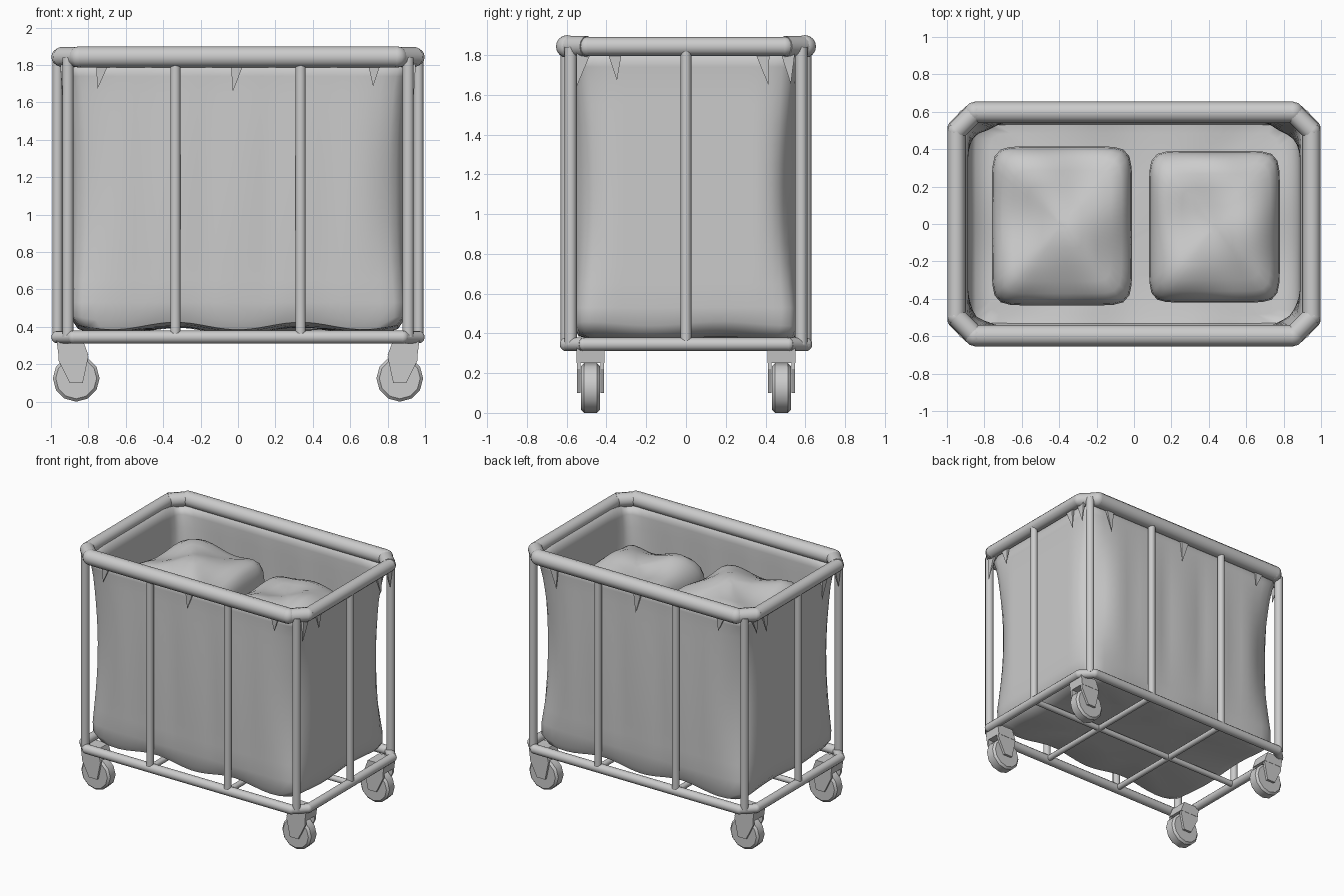
import bpy, bmesh, math, random
from mathutils import Vector, Matrix

if "Cube" in bpy.data.objects:
    bpy.data.objects.remove(bpy.data.objects["Cube"])

random.seed(4)


def finish(name, bm, smooth=True, angle=40):
    bmesh.ops.recalc_face_normals(bm, faces=bm.faces)
    me = bpy.data.meshes.new(name)
    bm.to_mesh(me)
    bm.free()
    ob = bpy.data.objects.new(name, me)
    bpy.context.collection.objects.link(ob)
    if smooth:
        bpy.ops.object.select_all(action='DESELECT')
        ob.select_set(True)
        bpy.context.view_layer.objects.active = ob
        bpy.ops.object.shade_smooth_by_angle(angle=math.radians(angle))
    return ob


def add_rod(bm, p, q, r, sides=10):
    p, q = Vector(p), Vector(q)
    mat = (q - p).to_track_quat('Z', 'Y').to_matrix().to_4x4()
    mat.translation = (p + q) / 2
    bmesh.ops.create_cone(bm, cap_ends=True, segments=sides, radius1=r, radius2=r,
                          depth=(q - p).length, matrix=mat)


def rod(name, p, q, r, sides=10):
    bm = bmesh.new()
    add_rod(bm, p, q, r, sides)
    return finish(name, bm, angle=50)


def rail(name, hx, hy, z, cut, r_long, r_short):
    """Rectangular tube loop with cut corners and rounded joints."""
    bm = bmesh.new()
    for s in (-1, 1):
        add_rod(bm, (-hx + cut, s * hy, z), (hx - cut, s * hy, z), r_long, 12)
        add_rod(bm, (s * hx, -hy + cut, z), (s * hx, hy - cut, z), r_short, 12)
        for t in (-1, 1):
            a, b = (s * hx, t * (hy - cut), z), (s * (hx - cut), t * hy, z)
            add_rod(bm, a, b, (r_short + r_long) / 2, 12)
            for p, r in ((a, r_short), (b, r_long)):
                bmesh.ops.create_uvsphere(bm, u_segments=12, v_segments=8, radius=r,
                                          matrix=Matrix.Translation(p))
    return finish(name, bm, angle=40)


def loft(name, centre, rings, norm, n=64, warp=None, cap_top=True):
    """Stack of rounded rectangles (half x, half y, z), optionally warped."""
    bm = bmesh.new()
    loops = []
    for hx, hy, z in rings:
        loop = []
        for i in range(n):
            a = 2 * math.pi * (i + 0.5) / n
            c, s = math.cos(a), math.sin(a)
            k = (abs(c) ** norm + abs(s) ** norm) ** (-1 / norm)
            co = Vector((centre[0] + hx * k * c, centre[1] + hy * k * s, z))
            loop.append(bm.verts.new(warp(co) if warp else co))
        loops.append(loop)
    for lo, hi in zip(loops, loops[1:]):
        for i in range(n):
            j = (i + 1) % n
            bm.faces.new((lo[i], lo[j], hi[j], hi[i]))
    bm.faces.new(loops[0][::-1])
    if cap_top:
        bm.faces.new(loops[-1])
    return finish(name, bm, angle=50)


# Frame: top and bottom rails
rail("top_rail", 0.95, 0.597, 1.843, 0.10, 0.057, 0.048)
rail("bottom_rail", 0.965, 0.60, 0.345, 0.085, 0.035, 0.033)

# Frame: corner posts and intermediate posts
for sx in (-1, 1):
    for sy in (-1, 1):
        rod("corner_post", (sx * 0.91, sy * 0.58, 0.345), (sx * 0.91, sy * 0.58, 1.84), 0.031)
        rod("long_side_post", (sx * 0.335, sy * 0.602, 0.345), (sx * 0.335, sy * 0.602, 1.84), 0.028)
    rod("short_side_post", (sx * 0.965, 0, 0.345), (sx * 0.965, 0, 1.84), 0.027)

# Frame: floor grid under the bag
for x in (-0.335, 0.335):
    rod("floor_cross_bar", (x, -0.6, 0.345), (x, 0.6, 0.345), 0.022)
rod("floor_long_bar", (-0.96, 0, 0.345), (0.96, 0, 0.345), 0.022)


# Fabric bag: full panels billowing between the posts, corners pinched at mid height
def cloth(co):
    x, y, z = co
    corner = min(abs(x) / 0.9, abs(y) / 0.57)
    t = min(1, max(0, (corner - 0.62) / 0.34)) ** 1.5
    h = math.sin(math.pi * min(1, max(0, (z - 0.42) / 1.4)))
    skew = 1 + 0.25 * math.sin(4 * x + 7 * y)
    y += math.copysign(0.012 * h * math.cos(2 * math.pi * x / 0.67) * abs(y) / 0.57, y)
    x *= 1 - 0.065 * t * h * skew
    y *= 1 - 0.085 * t * h * skew
    if z > 1.75:
        z -= 0.035 * t
    if z < 0.5:
        z += 0.02 * math.cos(2 * math.pi * x / 0.67 + math.pi) + 0.01 * math.sin(9 * y)
    return Vector((x, y, z))


bag_rings = [(0.45, 0.28, 0.385), (0.77, 0.485, 0.385), (0.855, 0.54, 0.395),
             (0.89, 0.56, 0.44), (0.90, 0.57, 0.53)]
bag_rings += [(0.902, 0.569, 0.65 + 0.1 * i) for i in range(11)]
bag_rings += [(0.908, 0.57, 1.74), (0.915, 0.575, 1.83)]
bag = loft("fabric_bag", (0, 0), bag_rings, 24, n=120, warp=cloth, cap_top=False)
sol = bag.modifiers.new("cloth_thickness", 'SOLIDIFY')
sol.thickness = 0.015


# Two stuffed laundry bundles inside, with creased tops
def bundle(name, cx, cy, hx, hy, top):
    def crease(co):
        x, y, z = co
        t = max(0, (z - top + 0.2) / 0.2)
        z += t * (0.022 * math.sin(13 * x + 6 * y) + 0.018 * math.sin(11 * y - 7 * x))
        return Vector((x, y, z))
    rings = [(hx * 0.95, hy * 0.95, 0.42), (hx, hy, 0.5), (hx, hy, top - 0.22)]
    for f, d in ((0.985, 0.15), (0.94, 0.10), (0.85, 0.06), (0.7, 0.03),
                 (0.5, 0.012), (0.28, 0.004), (0.08, 0.0)):
        rings.append((hx * f, hy * f, top - d))
    loft(name, (cx, cy), rings, 9, n=64, warp=crease)


bundle("laundry_bundle_left", -0.385, -0.01, 0.375, 0.425, 1.73)
bundle("laundry_bundle_right", 0.43, -0.015, 0.35, 0.405, 1.68)


# Cloth ties hanging from the top rail
def tie(x, y, along_x, length, lean):
    bm = bmesh.new()
    wx, wy = (0.04, 0.012) if along_x else (0.012, 0.04)
    top = [bm.verts.new((x + i * wx, y + j * wy, 1.83))
           for i, j in ((-1, -1), (1, -1), (1, 1), (-1, 1))]
    dx, dy = (lean, 0) if along_x else (0, lean)
    tip = bm.verts.new((x + dx, y + dy, 1.83 - length))
    for i in range(4):
        bm.faces.new((top[i], top[(i + 1) % 4], tip))
    bm.faces.new(top[::-1])
    finish("bag_tie", bm, smooth=False)


for s in (-1, 1):
    for x in (-0.72, 0, 0.73):
        tie(x, s * 0.585, True, random.uniform(0.14, 0.22), random.uniform(-0.04, 0.04))
    for y in (-0.36, 0.38, -0.51, 0.51):
        tie(s * 0.94, y, False, random.uniform(0.14, 0.2), random.uniform(-0.05, 0.05))


# Casters: wheel between two fork cheeks under a plate
def prism(name, outline, y0, y1):
    bm = bmesh.new()
    face = bm.faces.new([bm.verts.new((x, y0, z)) for x, z in outline])
    ext = bmesh.ops.extrude_face_region(bm, geom=[face])
    for v in ext["geom"]:
        if isinstance(v, bmesh.types.BMVert):
            v.co.y = y1
    return finish(name, bm, smooth=False)


for sx in (-1, 1):
    cheek = [(sx * x, z) for x, z in ((0.96, 0.31), (0.84, 0.31), (0.80, 0.24),
                                      (0.83, 0.10), (0.90, 0.10), (0.96, 0.22))]
    plate = [(sx * x, z) for x, z in ((0.97, 0.33), (0.83, 0.33), (0.80, 0.25), (0.96, 0.25))]
    for sy in (-1, 1):
        y = sy * 0.48
        wheel = rod("caster_wheel", (sx * 0.865, y - 0.047, 0.125),
                    (sx * 0.865, y + 0.047, 0.125), 0.125, sides=12)
        bev = wheel.modifiers.new("tread_edge", 'BEVEL')
        bev.width = 0.015
        bev.limit_method = 'ANGLE'
        bev.angle_limit = math.radians(60)
        for s in (-1, 1):
            prism("caster_fork", cheek, y + s * 0.05, y + s * 0.068)
        prism("caster_plate", plate, y - 0.07, y + 0.07)
